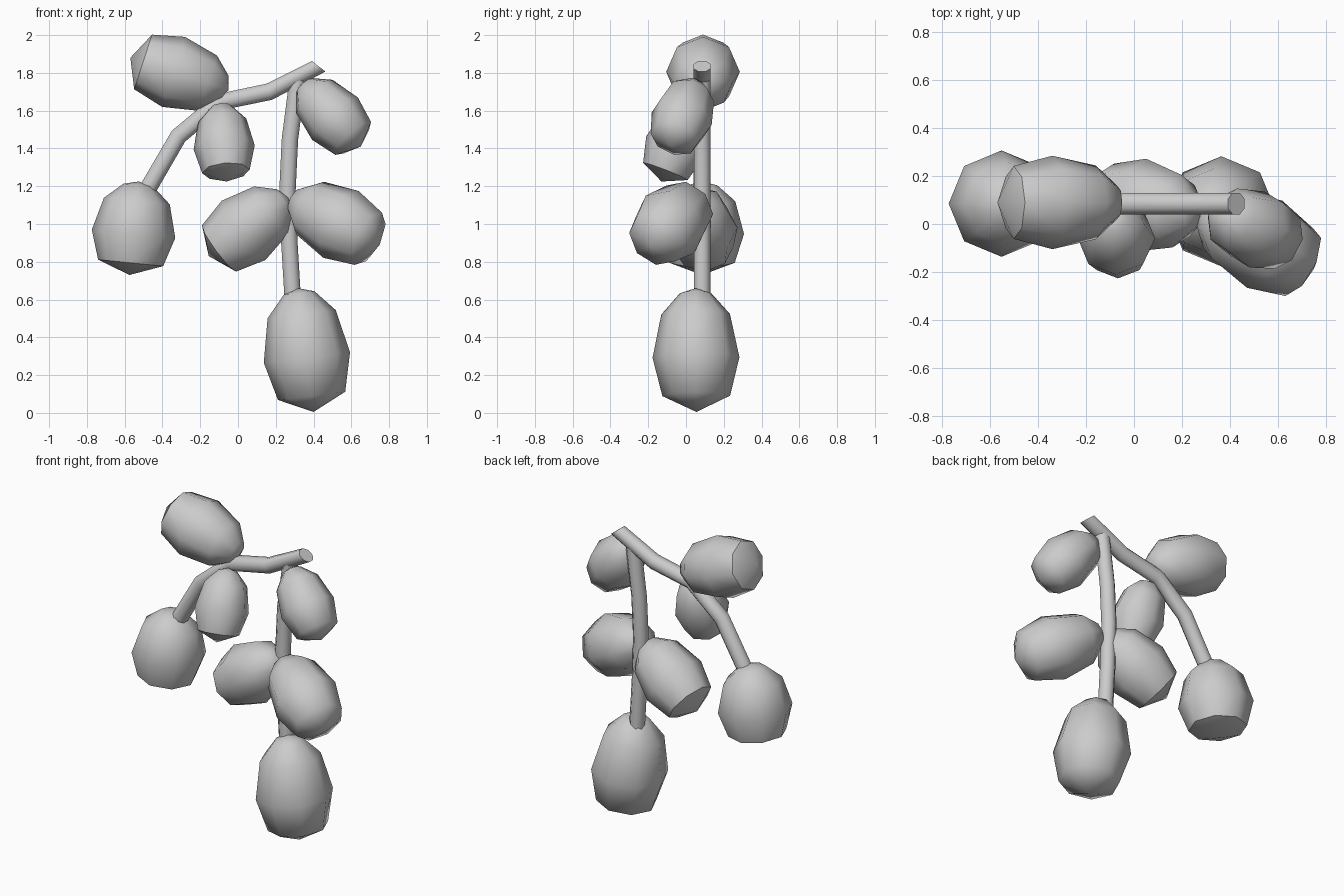
import bpy, bmesh, math
from mathutils import Vector

if "Cube" in bpy.data.objects:
    bpy.data.objects.remove(bpy.data.objects["Cube"])

SIDES = 8


def skin(name, rings, start=None, end=None):
    """Join rings of points with quads; close each end with a pole or a flat cap."""
    bm = bmesh.new()
    vr = [[bm.verts.new(p) for p in ring] for ring in rings]
    for a, b in zip(vr, vr[1:]):
        for i in range(SIDES):
            j = (i + 1) % SIDES
            bm.faces.new((a[i], a[j], b[j], b[i]))
    for ring, pole in ((vr[0], start), (vr[-1], end)):
        if pole is None:
            bm.faces.new(ring)
        else:
            p = bm.verts.new(pole)
            for i in range(SIDES):
                bm.faces.new((ring[i], ring[(i + 1) % SIDES], p))
    bmesh.ops.recalc_face_normals(bm, faces=bm.faces)
    me = bpy.data.meshes.new(name)
    bm.to_mesh(me)
    bm.free()
    ob = bpy.data.objects.new(name, me)
    bpy.context.collection.objects.link(ob)
    bpy.context.view_layer.objects.active = ob
    ob.select_set(True)
    bpy.ops.object.shade_smooth_by_angle(angle=math.radians(50))
    ob.select_set(False)


def circle(centre, axis, r, roll=0.0):
    """Ring of points around an axis; roll 0 puts a vertex in the front-view plane."""
    axis = axis.normalized()
    u = Vector((0, 1, 0)).cross(axis).normalized()
    v = axis.cross(u)
    return [centre + r * (math.cos(a) * u + math.sin(a) * v)
            for a in (roll + 2 * math.pi * i / SIDES for i in range(SIDES))]


def stem(name, pts, r, last_axis=None):
    p = [Vector((x, 0.085, z)) for x, z in pts]
    rings = []
    for i, c in enumerate(p):
        a = (c - p[i - 1]).normalized() if i else Vector()
        b = (p[i + 1] - c).normalized() if i < len(p) - 1 else Vector()
        axis = a + b
        if i == len(p) - 1 and last_axis:
            axis = Vector(last_axis)
        rings.append(circle(c, axis, r, math.pi / 8))
    skin(name, rings)


# egg profile: fraction along the length from the stem, fraction of full radius
EGG = [(0.04, 0.36), (0.21, 0.79), (0.56, 1.0), (0.87, 0.78)]


def egg(name, tip, end, r):
    tip, end = Vector(tip), Vector(end)
    d = end - tip
    skin(name, [circle(tip + d * t, d, r * k) for t, k in EGG], tip, end)


# curved stems
stem("main_stem", [(-0.50, 1.15), (-0.475, 1.19), (-0.315, 1.465), (-0.10, 1.645),
                   (0.165, 1.70), (0.427, 1.835)], 0.049, (0.62, 0, 0.78))
stem("hanging_stem", [(0.29, 0.60), (0.272, 0.90), (0.262, 1.18),
                      (0.275, 1.45), (0.315, 1.76)], 0.047)

# fruits
fruits = [
    ("upper_left", (-0.05, 0.09, 1.71), (-0.57, 0.09, 1.88), 0.195),
    ("lower_left", (-0.525, 0.085, 1.225), (-0.575, 0.085, 0.73), 0.222),
    ("inner_left", (-0.09, 0.03, 1.635), (-0.06, -0.13, 1.225), 0.162),
    ("upper_right", (0.34, 0.05, 1.745), (0.65, -0.08, 1.41), 0.165),
    ("middle_right", (0.285, 0.05, 1.135), (0.75, -0.19, 0.89), 0.2),
    ("middle_left", (0.265, 0.04, 1.14), (-0.155, 0.11, 0.83), 0.195),
    ("bottom", (0.32, 0.05, 0.66), (0.40, 0.055, 0.005), 0.23),
]
for part, tip, end, r in fruits:
    egg(part + "_fruit", tip, end, r)
